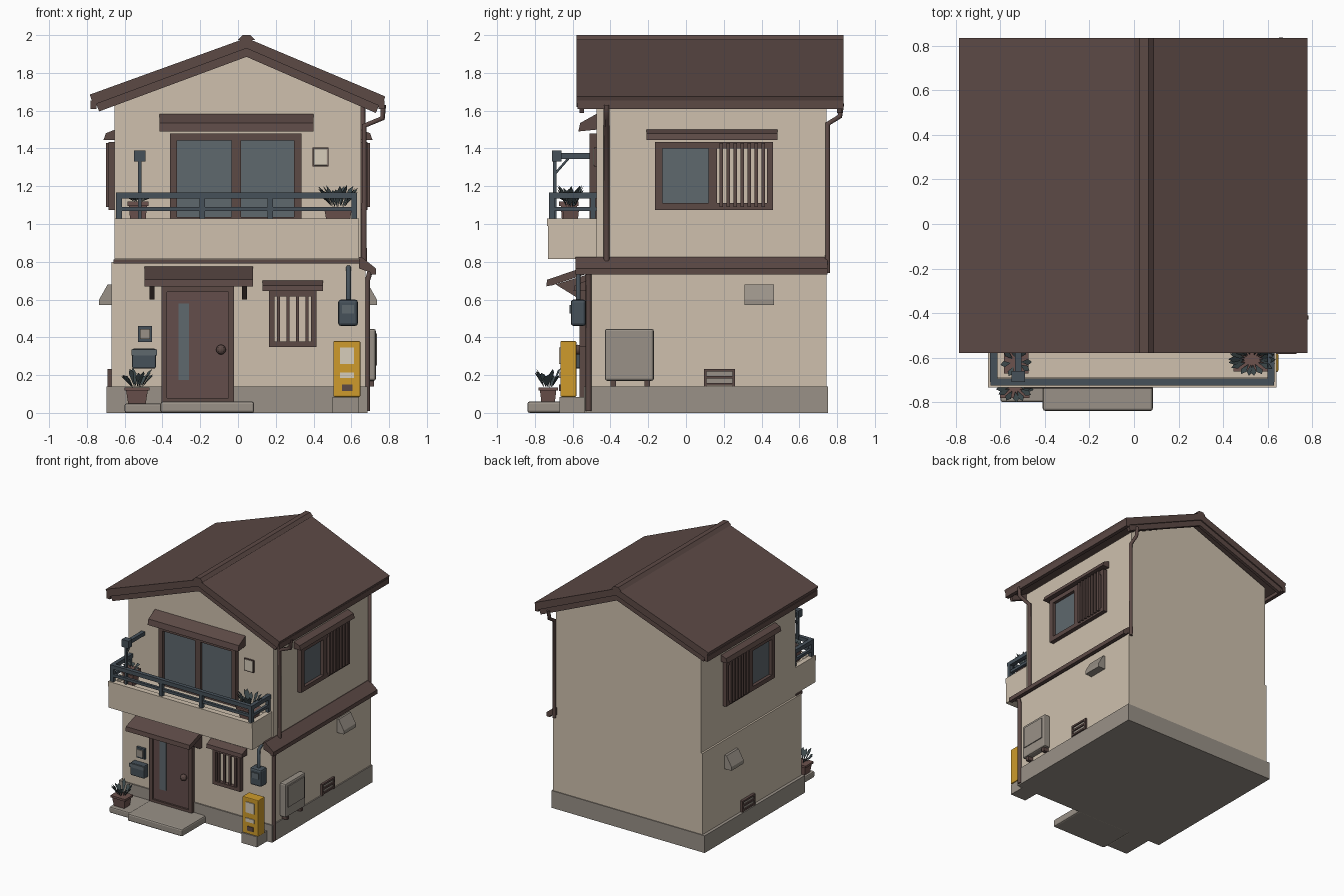
import bpy, bmesh, math, random
from mathutils import Vector

if "Cube" in bpy.data.objects:
    bpy.data.objects.remove(bpy.data.objects["Cube"])
random.seed(4)

def mat(name, r, g, b):
    m = bpy.data.materials.new(name)
    m.diffuse_color = (r, g, b, 1)
    m.use_nodes = True
    m.node_tree.nodes["Principled BSDF"].inputs["Base Color"].default_value = m.diffuse_color
    return m

CREAM = mat("cream plaster", .62, .53, .42)
BROWN = mat("dark brown", .107, .067, .060)
DOOR = mat("door brown", .125, .075, .070)
STONE = mat("concrete grey", .32, .285, .245)
GLASS = mat("glass grey", .112, .138, .155)
STEEL = mat("blue steel", .062, .083, .102)
YELLOW = mat("yellow", .62, .33, .025)
LEAF = mat("dark leaf", .05, .07, .075)
PALE = mat("pale plastic", .68, .61, .50)
POT = mat("pot brown", .15, .085, .075)

def finish(name, bm, m):
    bmesh.ops.recalc_face_normals(bm, faces=bm.faces)
    me = bpy.data.meshes.new(name)
    bm.to_mesh(me)
    bm.free()
    me.materials.append(m)
    ob = bpy.data.objects.new(name, me)
    bpy.context.collection.objects.link(ob)
    return ob

def prism(name, pts, axis, a, b, m):
    """Profile (x,z) pushed along y, or (y,z) pushed along x."""
    bm = bmesh.new()
    put = (lambda p, t: (p[0], t, p[1])) if axis == 'y' else (lambda p, t: (t, p[0], p[1]))
    f = bm.faces.new([bm.verts.new(put(p, a)) for p in pts])
    r = bmesh.ops.extrude_face_region(bm, geom=[f])
    d = Vector((0, b - a, 0) if axis == 'y' else (b - a, 0, 0))
    bmesh.ops.translate(bm, verts=[v for v in r['geom'] if isinstance(v, bmesh.types.BMVert)], vec=d)
    return finish(name, bm, m)

def box(name, x0, x1, y0, y1, z0, z1, m, bevel=0):
    x0, x1 = sorted((x0, x1))
    ob = prism(name, [(x0, z0), (x1, z0), (x1, z1), (x0, z1)], 'y', y0, y1, m)
    if bevel:
        mod = ob.modifiers.new("soft edges", 'BEVEL')
        mod.width, mod.segments = bevel, 2
    return ob

def tube(name, pts, r, m):
    cu = bpy.data.curves.new(name, 'CURVE')
    cu.dimensions, cu.bevel_depth, cu.bevel_resolution, cu.use_fill_caps = '3D', r, 1, True
    s = cu.splines.new('POLY')
    s.points.add(len(pts) - 1)
    for p, c in zip(s.points, pts):
        p.co = (*c, 1)
    cu.materials.append(m)
    ob = bpy.data.objects.new(name, cu)
    bpy.context.collection.objects.link(ob)
    return ob

def pot_plant(name, x, y, z, w, h, top, n):
    bm = bmesh.new()
    bmesh.ops.create_cube(bm, size=1)
    for v in bm.verts:
        k = 1 if v.co.z > 0 else .78
        v.co = (x + v.co.x * w * k, y + v.co.y * .09 * k, z + (v.co.z + .5) * h)
    finish(name + "_pot", bm, POT)
    box(name + "_pot_rim", x - w * .55, x + w * .55, y - .052, y + .052, z + h * .8, z + h, POT)
    bm = bmesh.new()
    for i in range(n):
        a = i * 2.4
        out = Vector((math.cos(a) * w * .55, math.sin(a) * .055, 0))
        base = Vector((x, y, z + h)) + out * .4
        tip = base + out * .9 + Vector((0, 0, top * random.uniform(.5, 1)))
        mid = base.lerp(tip, .65) + Vector((0, 0, .012))
        side = Vector((-math.sin(a), math.cos(a), .4)) * .014
        bm.faces.new([bm.verts.new(p) for p in (base, mid + side, tip, mid - side)])
    finish(name + "_leaves", bm, LEAF)

# Body
box("foundation", -.695, .685, -.54, .752, 0, .14, STONE)
box("lower_walls", -.67, .675, -.53, .745, .14, .80, CREAM)
prism("upper_walls", [(-.655, .78), (.65, .78), (.65, 1.64), (.045, 1.91), (-.655, 1.64)], 'y', -.475, .745, CREAM)

# Gable roof with barge boards, eave boards and ridge cap
def chevron(name, drop0, drop1, inset, y0, y1):
    xl, xr = -.785 + inset, .78 - inset
    zl, zr = 1.685 + inset * .37, 1.675 + inset * .42
    prism(name, [(xl, zl - drop0), (.045, 1.985 - drop0), (xr, zr - drop0),
                 (xr - .02, zr - drop1), (.045, 1.985 - drop1), (xl + .02, zl - drop1)], 'y', y0, y1, BROWN)

chevron("roof", 0, .055, 0, -.58, .835)
for y in (-.565, .80):
    chevron("barge_board", .05, .10, .03, y, y + .025)
for s, x in ((-1, -.75), (1, .745)):
    box("gutter", x, x + s * .03, -.575, .835, 1.61, 1.655, BROWN)
prism("ridge_cap", [(.0, 1.975), (.025, 2.0), (.065, 2.0), (.09, 1.975), (.045, 1.97)], 'y', -.58, .835, BROWN)

# Side skirt roof and front belt
prism("skirt_roof", [(.64, .825), (.655, .825), (.73, .765), (.725, .735), (.64, .765)], 'y', -.585, .75, BROWN)
box("skirt_gutter", .70, .73, -.585, .75, .732, .762, BROWN)
box("front_belt", -.66, .67, -.555, -.47, .79, .812, BROWN)

# Downpipes on the right side
tube("front_upper_downpipe", [(.77, -.42, 1.63), (.765, -.42, 1.56), (.668, -.42, 1.52), (.668, -.42, .8)], .016, BROWN)
tube("back_upper_downpipe", [(.66, .825, 1.64), (.66, .815, 1.57), (.66, .75, 1.53), (.66, .75, .74)], .015, BROWN)
tube("lower_downpipe", [(.70, -.515, .75), (.685, -.515, .70), (.685, -.515, .01)], .016, BROWN)

# Balcony with railing
box("balcony", -.655, .64, -.73, -.47, .815, 1.0, CREAM)
box("balcony_front_lip", -.655, .64, -.735, -.69, .99, 1.03, CREAM)
for x in (-.655, .60):
    box("balcony_side_lip", x, x + .04, -.73, -.47, .99, 1.03, CREAM)
for z, r in ((1.15, .016), (1.08, .011)):
    box("front_rail", -.645, .63, -.71 - r, -.71 + r, z - r, z + r, STEEL)
    for x in (-.63, .615):
        box("side_rail", x - r, x + r, -.71, -.475, z - r, z + r, STEEL)
for x in (-.63, -.19, .17, .615):
    box("rail_post", x - .015, x + .015, -.725, -.695, 1.03, 1.15, STEEL)
for x in (-.63, .615):
    box("rear_rail_post", x - .012, x + .012, -.505, -.48, 1.0, 1.15, STEEL)

# Laundry pole holder
box("laundry_post", -.53, -.51, -.705, -.685, 1.03, 1.38, STEEL)
box("laundry_arm", -.535, -.505, -.71, -.47, 1.345, 1.375, STEEL)
box("laundry_hook", -.55, -.49, -.71, -.66, 1.33, 1.39, STEEL)
tube("laundry_brace", [(-.52, -.69, 1.27), (-.52, -.62, 1.35)], .007, STEEL)

def frame(name, x0, x1, z0, z1, y, d, w, m=BROWN):
    """Rectangular frame on a front wall at y."""
    for a, b, c, e in ((x0, x1, z0, z0 + w), (x0, x1, z1 - w, z1), (x0, x0 + w, z0, z1), (x1 - w, x1, z0, z1)):
        box(name, a, b, y - d, y, c, e, m)

# Balcony sliding window and hood
frame("balcony_window_frame", -.36, .335, 1.0, 1.48, -.475, .035, .038)
box("balcony_window_glass", -.33, .30, -.483, -.475, 1.03, 1.45, GLASS)
box("balcony_window_mullion", -.035, .015, -.505, -.475, 1.02, 1.46, BROWN)
prism("balcony_window_hood", [(-.47, 1.585), (-.56, 1.535), (-.57, 1.49), (-.47, 1.50)], 'x', -.415, .40, BROWN)
box("wall_vent_cover", .40, .475, -.492, -.475, 1.31, 1.40, PALE, .006)
frame("wall_vent_trim", .395, .48, 1.305, 1.405, -.475, .012, .01)

# Door, hood and steps
frame("door_frame", -.405, -.02, .05, .67, -.53, .035, .03)
box("door_panel", -.38, -.04, -.55, -.53, .06, .65, DOOR)
box("door_glass", -.315, -.26, -.557, -.549, .175, .58, GLASS)
bm = bmesh.new()
bmesh.ops.create_uvsphere(bm, u_segments=12, v_segments=8, radius=.026)
bmesh.ops.translate(bm, verts=bm.verts, vec=(-.09, -.572, .335))
finish("door_knob", bm, BROWN)
prism("door_hood", [(-.53, .775), (-.735, .705), (-.74, .67), (-.71, .675), (-.53, .735)], 'x', -.495, .08, BROWN)
for x in (-.455, .035):
    prism("hood_bracket", [(-.53, .60), (-.56, .60), (-.69, .68), (-.53, .73)], 'x', x - .013, x + .013, BROWN)
box("door_step", -.41, .085, -.84, -.53, 0, .06, STONE, .012)
box("side_step", -.60, -.40, -.80, -.53, 0, .05, STONE, .01)

# Barred lower window
frame("lower_window_frame", .165, .415, .35, .645, -.53, .035, .028)
for i in range(4):
    x = .215 + i * .05
    box("lower_window_bar", x - .008, x + .008, -.56, -.545, .36, .64, BROWN)
prism("lower_window_hood", [(-.53, .70), (-.59, .675), (-.595, .645), (-.53, .645)], 'x', .13, .45, BROWN)

# Side windows, kitchen hoods and floor vents on both sides
for s in (-1, 1):
    wx = s * .65
    for y0, y1, z0, z1 in ((-.165, .46, 1.075, 1.11), (-.165, .46, 1.40, 1.435), (-.165, -.125, 1.08, 1.43),
                           (.12, .165, 1.08, 1.43), (.43, .46, 1.08, 1.43)):
        box("side_window_frame", wx, s * .685, y0, y1, z0, z1, BROWN)
    box("side_window_glass", wx, s * .66, -.13, .125, 1.10, 1.41, GLASS)
    for i in range(7):
        y = .187 + i * .037
        box("side_window_bar", s * .67, s * .70, y - .009, y + .009, 1.09, 1.43, BROWN)
    prism("side_window_hood", [(wx, 1.50), (s * .70, 1.48), (s * .712, 1.445), (wx, 1.445)], 'y', -.21, .485, BROWN)
    prism("kitchen_hood", [(s * .665, .68), (s * .69, .68), (s * .735, .60), (s * .735, .57), (s * .665, .57)],
          'y', .31, .465, STONE)
    for z in (.145, .182, .218):
        box("floor_vent_slat", s * .665, s * .692, .10, .255, z, z + .014, BROWN)
    for y in (.095, .245):
        box("floor_vent_side", s * .665, s * .692, y, y + .014, .14, .232, BROWN)
    box("floor_vent_back", s * .665, s * .682, .10, .25, .145, .225, STONE)

# Outdoor air unit
box("air_unit", .675, .73, -.43, -.17, .17, .445, STONE, .012)
box("air_unit_panel", .73, .737, -.405, -.20, .25, .42, STONE)
for y in (-.40, -.22):
    box("air_unit_bracket", .67, .72, y, y + .03, .14, .175, BROWN)

# Gas meter with pipe
box("meter", .53, .635, -.61, -.53, .46, .60, STEEL, .015)
box("meter_dial", .55, .615, -.617, -.609, .525, .57, GLASS)
tube("meter_pipe", [(.585, -.57, .59), (.585, -.57, .74), (.585, -.53, .77)], .014, STEEL)

# Yellow cabinet
box("cabinet_plinth", .50, .64, -.67, -.53, 0, .085, STONE)
box("cabinet", .505, .648, -.665, -.58, .085, .38, YELLOW, .006)
box("cabinet_window", .54, .615, -.672, -.664, .26, .345, PALE)
box("cabinet_slot", .54, .615, -.672, -.664, .185, .215, PALE)
box("cabinet_tray", .55, .605, -.672, -.664, .115, .15, BROWN)

# Mailbox and intercom
box("mailbox", -.56, -.435, -.585, -.53, .235, .34, STEEL, .008)
box("mailbox_flap", -.565, -.43, -.592, -.583, .305, .335, GLASS)
box("intercom", -.53, -.455, -.55, -.53, .375, .46, STEEL)
box("intercom_plate", -.518, -.467, -.558, -.549, .39, .445, STONE)

# Pot plants
pot_plant("step_plant", -.535, -.73, .05, .12, .085, .11, 14)
pot_plant("left_balcony_plant", -.53, -.62, 1.0, .10, .12, .03, 8)
pot_plant("right_balcony_plant", .53, -.61, 1.0, .15, .09, .12, 18)
